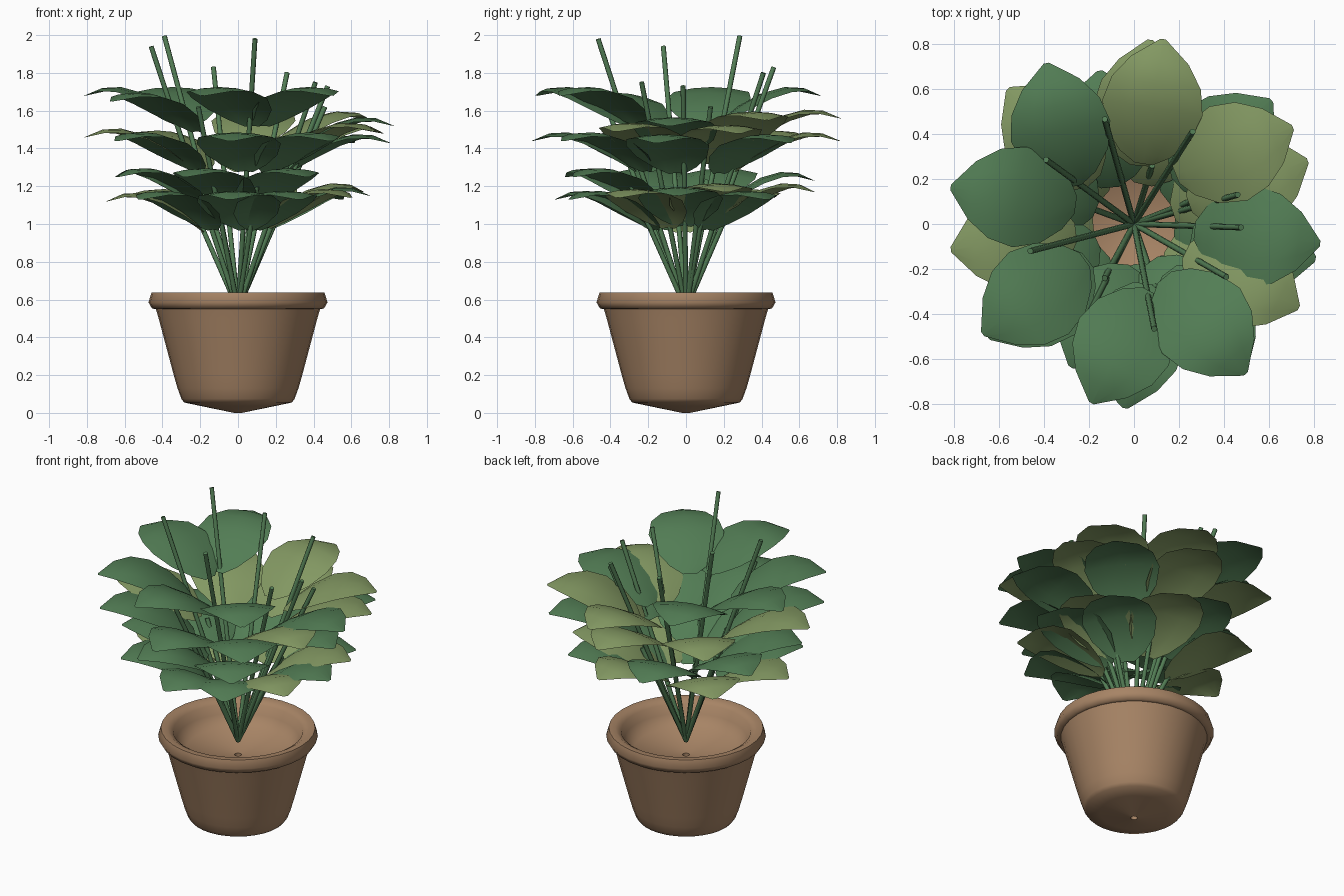
import bpy, bmesh, math
from mathutils import Vector

old = bpy.data.objects.get("Cube")
if old:
    bpy.data.objects.remove(old, do_unlink=True)


def make_material(name, colour):
    material = bpy.data.materials.new(name)
    material.use_nodes = True
    material.diffuse_color = (*colour, 1)
    shader = next(n for n in material.node_tree.nodes if n.type == 'BSDF_PRINCIPLED')
    shader.inputs["Base Color"].default_value = (*colour, 1)
    shader.inputs["Roughness"].default_value = 0.8
    return material


dark_green = make_material("dark green", (0.085, 0.205, 0.09))
light_green = make_material("light green", (0.23, 0.32, 0.125))
terracotta = make_material("terracotta", (0.385, 0.23, 0.13))


def add_object(name, bm, material, smooth_angle):
    mesh = bpy.data.meshes.new(name)
    bm.to_mesh(mesh)
    bm.free()
    mesh.materials.append(material)
    obj = bpy.data.objects.new(name, mesh)
    bpy.context.collection.objects.link(obj)
    bpy.ops.object.select_all(action='DESELECT')
    obj.select_set(True)
    bpy.context.view_layer.objects.active = obj
    bpy.ops.object.shade_smooth_by_angle(angle=math.radians(smooth_angle))
    return obj


# Pot: one closed wall profile turned around z, with a drain hole
def make_pot(sides=32):
    profile = [(0.02, 0), (0.2, 0.037), (0.285, 0.055), (0.3, 0.075), (0.32, 0.13), (0.34, 0.2),
               (0.42, 0.5), (0.435, 0.55), (0.455, 0.552), (0.474, 0.585), (0.458, 0.637),
               (0.42, 0.637), (0.385, 0.615), (0.365, 0.56), (0.31, 0.495), (0.02, 0.46)]
    bm = bmesh.new()
    rings = []
    for i in range(sides):
        a = math.tau * i / sides
        rings.append([bm.verts.new((r * math.cos(a), r * math.sin(a), z)) for r, z in profile])
    count = len(profile)
    for i in range(sides):
        here, there = rings[i], rings[(i + 1) % sides]
        for j in range(count):
            k = (j + 1) % count
            bm.faces.new((here[j], there[j], there[k], here[k]))
    bmesh.ops.recalc_face_normals(bm, faces=bm.faces)
    add_object("pot", bm, terracotta, 65)


# Leaf: a cupped, arching sheet; stations are (distance, half width, rise)
STATIONS = [(0, 0.04, 0), (0.08, 0.115, 0.045), (0.24, 0.19, 0.11), (0.45, 0.225, 0.175),
            (0.65, 0.2, 0.205), (0.83, 0.13, 0.2), (1, 0.012, 0.16)]
ACROSS = (-1, -0.5, 0, 0.5, 1)


def make_leaf(name, angle, yaw, reach, tip_height, material, length):
    bm = bmesh.new()
    a = math.radians(angle)
    centre = Vector((math.cos(a), math.sin(a), 0)) * (reach - length / 2)
    a += math.radians(yaw)
    out = Vector((math.cos(a), math.sin(a), 0))
    side = Vector((-out.y, out.x, 0))
    base_height = tip_height - STATIONS[-1][2]
    rows = []
    for t, width, rise in STATIONS:
        row = []
        for s in ACROSS:
            p = centre + out * ((t - 0.5) * length) + side * (s * width)
            p.z = base_height + rise - 0.03 * s * s * width / 0.23
            row.append(bm.verts.new(p))
        rows.append(row)
    for low, high in zip(rows, rows[1:]):
        for j in range(len(ACROSS) - 1):
            bm.faces.new((low[j], high[j], high[j + 1], low[j + 1]))
    for face in bm.faces:
        face.normal_update()
        if face.normal.z < 0:
            face.normal_flip()
    add_object(name, bm, material, 60)


# Stem: a thin rod from the shared root to its tip
ROOT = Vector((0, 0, 0.55))


def make_stem(name, tip, radius=0.0135):
    bm = bmesh.new()
    axis = Vector(tip) - ROOT
    bmesh.ops.create_cone(bm, cap_ends=True, segments=8, radius1=radius,
                          radius2=radius, depth=axis.length)
    bmesh.ops.rotate(bm, verts=bm.verts, matrix=axis.to_track_quat('Z', 'Y').to_matrix())
    bmesh.ops.translate(bm, verts=bm.verts, vec=ROOT + axis / 2)
    add_object(name, bm, dark_green, 50)


make_pot()

# Leaf rings: angle, turn about the leaf centre, tip height, colour
D, L = dark_green, light_green
upper = [(167, 5, 1.68, D), (127, -25, 1.68, D), (81, 0, 1.56, L), (36, -14, 1.55, L),
         (-6, 0, 1.52, D), (-55, 5, 1.68, D), (-96, -22, 1.68, D), (216, 0, 1.65, D)]
middle = [(188, 0, 1.46, L), (133, 0, 1.45, L), (85, 0, 1.44, L), (42, 0, 1.43, D),
          (20, 0, 1.48, L), (-11, 0, 1.43, D), (-27, 0, 1.49, L), (-53, 0, 1.44, D),
          (-90, -8, 1.44, D), (218, 0, 1.44, D)]
lower = [(185, 0, 1.12, L), (158, 0, 1.25, D), (139, 0, 1.14, L), (107, -12, 1.23, D),
         (77, 0, 1.17, L), (38, 0, 1.13, D), (18, 0, 1.17, L), (-4, 0, 1.15, D),
         (-31, 0, 1.14, L), (-62, 0, 1.13, D), (-60, 5, 1.25, D), (-90, -10, 1.13, D),
         (-108, -16, 1.25, D), (204, 0, 1.25, D), (-138, 0, 1.13, D)]
for ring, reach, length, leaves in (("upper", 0.83, 0.56, upper), ("middle", 0.82, 0.56, middle),
                                    ("lower", 0.7, 0.52, lower)):
    for i, (angle, yaw, height, material) in enumerate(leaves):
        make_leaf(f"{ring}_leaf_{i + 1}", angle, yaw, reach, height, material, length)

# Long stems rising past the leaves
tall = [(-0.46, -0.12, 1.94), (-0.39, 0.285, 1.995), (-0.13, 0.465, 1.83), (0.09, -0.465, 1.98),
        (0.26, 0.41, 1.8), (0.41, -0.235, 1.75), (0.475, -0.015, 1.73), (0.46, 0.13, 1.62),
        (-0.21, -0.42, 1.62)]
for i, tip in enumerate(tall):
    make_stem(f"tall_stem_{i + 1}", tip)

# Short stems carrying the lower leaves
short = [(-0.3, 0.11, 1.23), (0.1, -0.29, 1.2), (-0.13, -0.24, 1.23), (0.08, 0.26, 1.15),
         (0.25, 0.1, 1.13)]
for i, tip in enumerate(short):
    make_stem(f"short_stem_{i + 1}", tip)
